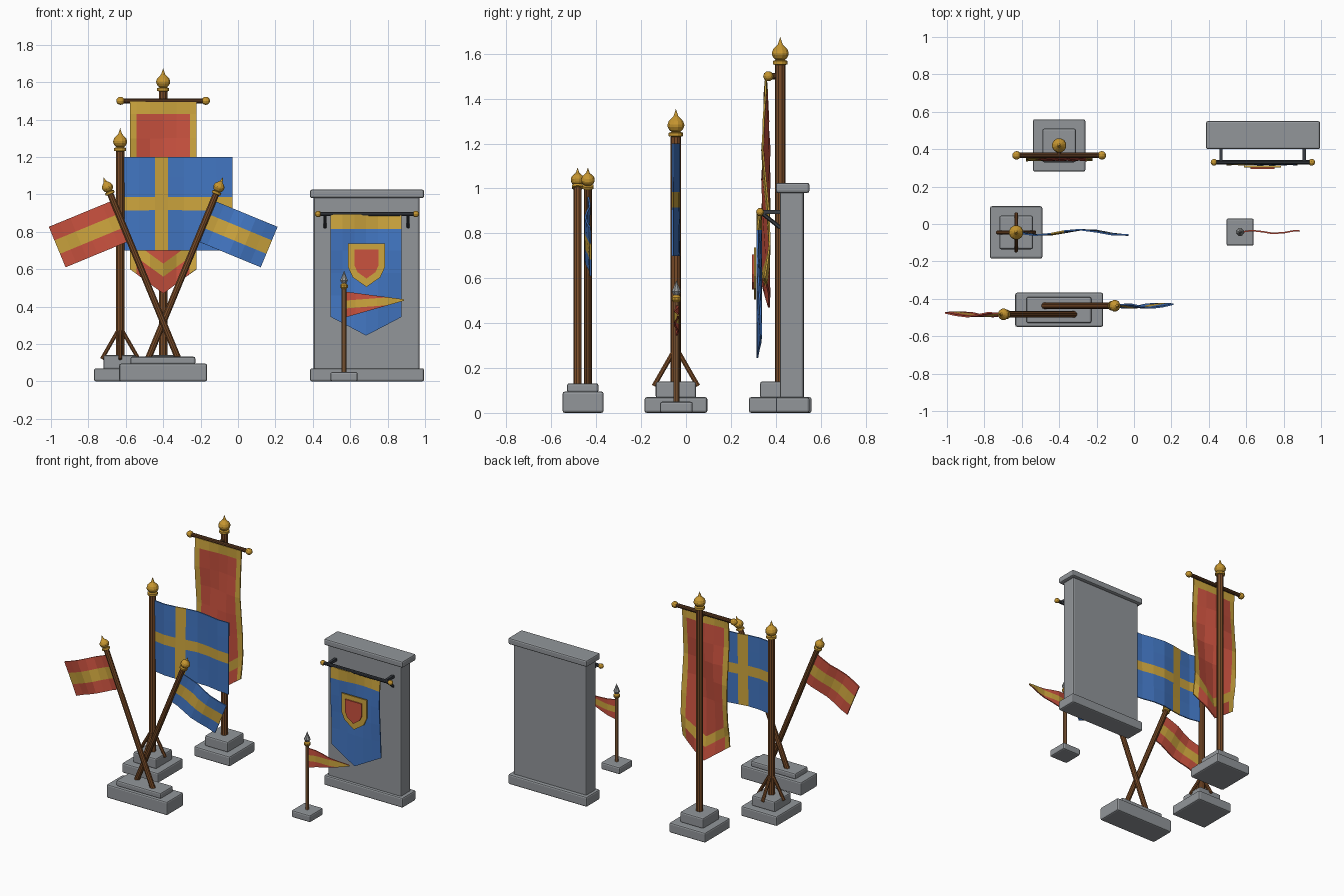
import bpy, bmesh, math
from mathutils import Vector

if "Cube" in bpy.data.objects:
    bpy.data.objects.remove(bpy.data.objects["Cube"])


def material(name, rgb):
    m = bpy.data.materials.new(name)
    lin = [(c / 255 / 12.92 if c < 11 else ((c / 255 + 0.055) / 1.055) ** 2.4) for c in rgb]
    m.diffuse_color = (*lin, 1)
    m.use_nodes = True
    m.node_tree.nodes["Principled BSDF"].inputs["Base Color"].default_value = m.diffuse_color
    return m


STONE = material("grey stone", (146, 150, 154))
WOOD = material("brown wood", (122, 76, 40))
DARKWOOD = material("dark wood", (94, 60, 34))
PALEWOOD = material("pale wood", (150, 104, 64))
BRASS = material("brass", (198, 150, 48))
IRON = material("dark iron", (56, 60, 66))
STEEL = material("steel", (150, 152, 152))
RED = material("red cloth", (202, 82, 63))
BLUE = material("blue cloth", (66, 118, 194))
GOLD = material("gold cloth", (206, 166, 62))


def add(name, bm, mats):
    bmesh.ops.recalc_face_normals(bm, faces=bm.faces[:])
    me = bpy.data.meshes.new(name)
    bm.to_mesh(me)
    bm.free()
    for m in mats:
        me.materials.append(m)
    ob = bpy.data.objects.new(name, me)
    bpy.context.collection.objects.link(ob)
    return ob


def block(name, x, y, z, mat=STONE, bevel=0.01):
    """Bevelled box from (min, max) ranges."""
    bm = bmesh.new()
    bmesh.ops.create_cube(bm, size=1)
    for v in bm.verts:
        v.co = [(r[0] + r[1]) / 2 + c * (r[1] - r[0]) for r, c in zip((x, y, z), v.co)]
    if bevel:
        bmesh.ops.bevel(bm, geom=bm.edges[:], offset=bevel, segments=2, profile=0.5, affect='EDGES')
    return add(name, bm, [mat])


def lathe(name, profile, start, axis, mat, n=10):
    """Revolve (radius, distance) points about an axis; zero radius closes to a tip."""
    bm = bmesh.new()
    q = Vector((0, 0, 1)).rotation_difference(Vector(axis).normalized())
    rings = []
    for r, h in profile:
        k = n if r > 0 else 1
        rings.append([bm.verts.new(Vector(start) + q @ Vector((
            r * math.cos(math.tau * (i + .5) / n), r * math.sin(math.tau * (i + .5) / n), h)))
            for i in range(k)])
    for a, b in zip(rings, rings[1:]):
        for i in range(n):
            j = (i + 1) % n
            quad = [a[i % len(a)], a[j % len(a)], b[j % len(b)], b[i % len(b)]]
            bm.faces.new(list(dict.fromkeys(quad)))
    for ring in (rings[0], rings[-1]):
        if len(ring) > 1:
            bm.faces.new(ring)
    return add(name, bm, [mat])


def rod(name, a, b, r, mat, n=10):
    d = Vector(b) - Vector(a)
    return lathe(name, [(r, 0), (r, d.length)], a, d, mat, n)


def ball(name, c, r, mat=BRASS):
    pts = [(0, -r)] + [(r * math.sin(math.pi * i / 6), -r * math.cos(math.pi * i / 6))
                       for i in range(1, 6)] + [(0, r)]
    return lathe(name, pts, c, (1, 0, 0), mat)


def finial(name, at, axis, s=1.0):
    """Collar, round knob and spike."""
    p = [(.022, 0), (.033, .003), (.033, .018), (.02, .022), (.03, .03), (.038, .044), (.039, .054),
         (.033, .070), (.02, .083), (.011, .092), (0, .125)]
    lathe(name, [(r * s, h * s) for r, h in p], at, axis, BRASS, 12)


def cloth(name, us, vs, place, colour, mats):
    """Grid of panels; place(u, v) gives the point, colour(u, v) the index in mats."""
    bm = bmesh.new()
    g = [[bm.verts.new(place(u, v)) for u in us] for v in vs]
    for j in range(len(vs) - 1):
        for i in range(len(us) - 1):
            f = bm.faces.new((g[j][i], g[j][i + 1], g[j + 1][i + 1], g[j + 1][i]))
            f.material_index = colour((us[i] + us[i + 1]) / 2, (vs[j] + vs[j + 1]) / 2)
    ob = add(name, bm, mats)
    mod = ob.modifiers.new("thickness", 'SOLIDIFY')
    mod.thickness, mod.offset = 0.008, 0
    return ob


def stepped_base(name, x, y):
    block(name + "_lower", (x - .14, x + .14), (y - .14, y + .14), (0, .07))
    block(name + "_upper", (x - .09, x + .09), (y - .09, y + .09), (.065, .14))


# Tall hanging banner on a crossbar
X, Y = -.40, .42
stepped_base("banner_base", X, Y)
rod("banner_pole", (X, Y, .1), (X, Y, 1.55), .023, WOOD)
finial("banner_finial", (X, Y, 1.55), (0, 0, 1))
rod("banner_crossbar", (X - .225, .367, 1.5), (X + .225, .367, 1.5), .014, DARKWOOD)
rod("banner_crossbar_tie", (X, .367, 1.5), (X, Y, 1.5), .014, DARKWOOD)
for s in (-1, 1):
    ball("banner_crossbar_knob", (X + s * .228, .367, 1.5), .023)

ROWS = [1.495, 1.43, 1.30, 1.17, 1.04, .90, .76, .69, .60]


def banner_point(u, v):
    drop = .13 * (1 - abs(u)) if v >= 6 else 0
    wave = .017 * math.sin(2.6 * u + .9 * v) * min(1, v / 3)
    return (X + u * .178, .356 + wave, ROWS[v] - drop)


def banner_colour(u, v):
    return 1 if abs(u) > .8 or v < 1 or 6 < v < 7 else 0


cloth("hanging_banner", [-1, -.8, -.4, 0, .4, .8, 1], range(9), banner_point, banner_colour, [RED, GOLD])

# Standing flag with a cross
X, Y = -.63, -.045
stepped_base("flag_base", X, Y)
rod("flag_pole", (X, Y, .1), (X, Y, 1.23), .023, WOOD)
finial("flag_finial", (X, Y, 1.23), (0, 0, 1))
for dx, dy in ((1, 0), (-1, 0), (0, 1), (0, -1)):
    rod("flag_brace", (X + dx * .098, Y + dy * .098, .12), (X + dx * .012, Y + dy * .012, .27), .011, WOOD, 8)
cloth("cross_flag", [-.615, -.53, -.445, -.375, -.29, -.20, -.115, -.03],
      [1.20, 1.09, .985, .915, .81, .70],
      lambda u, v: (u, -.045 - .015 * math.sin(math.tau * 1.3 * (u + .615) / .585 + (v - .95) * 1.2), v),
      lambda u, v: 1 if -.445 < u < -.375 or .915 < v < .985 else 0, [BLUE, GOLD])

# Pair of crossed flags
X = -.40
block("crossed_base_lower", (-.635, -.165), (-.55, -.367), (0, .095))
block("crossed_base_upper", (-.575, -.228), (-.53, -.39), (.09, .132))
for s, Y, main, side in ((-1, -.483, RED, "left"), (1, -.437, BLUE, "right")):
    foot, top = Vector((X - s * .085, Y, .11)), Vector((X + s * .282, Y, 1.0))
    d = (top - foot).normalized()
    out = Vector((s * d.z, 0, -s * d.x))
    rod(side + "_crossed_pole", foot, top, .018, WOOD)
    finial(side + "_crossed_finial", top, d, .8)
    cloth(side + "_striped_flag", [i * .37 / 6 for i in range(7)], [0, .078, .156, .234],
          lambda u, v: top - d * (.035 + v) + out * u
          + Vector((0, .012 * math.sin(u * 19 + v * 5) * min(1, u * 8), 0)),
          lambda u, v: 1 if .078 < v < .156 else 0, [main, GOLD])

# Stone wall panel
block("wall_plinth", (.385, .995), (.40, .55), (0, .07))
block("wall_slab", (.405, .97), (.418, .525), (.05, 1.0))
block("wall_cap", (.385, .995), (.40, .55), (.98, 1.025))

# Wall banner rail and brackets
rod("wall_rail", (.43, .33, .895), (.95, .33, .895), .012, IRON)
for x in (.428, .95):
    ball("wall_rail_knob", (x, .33, .895), .018)
for x in (.465, .91):
    block("wall_bracket", (x - .009, x + .009), (.33, .425), (.886, .904), IRON, 0)
    rod("wall_bracket_strut", (x, .338, .89), (x, .42, .825), .009, IRON, 6)

# Wall banner with a pointed lower edge
WROWS = [.893, .815, .70, .58, .46, .345]


def wall_point(u, v):
    drop = .1 * (1 - abs(u)) if v == 5 else 0
    return (.685 + u * .19, .326 + .009 * math.sin(3 * u + v), WROWS[v] - drop)


cloth("wall_banner", [-1, -.66, -.33, 0, .33, .66, 1], range(6), wall_point,
      lambda u, v: 1 if v < 1 else 0, [BLUE, GOLD])


# Shield emblem as stacked plates
def shield(name, w, z_top, z_bottom, y0, y1, mat):
    h = z_top - z_bottom
    half = [(1, 1), (1, .45), (.75, .22), (0, 0)]
    outline = half + [(-a, b) for a, b in reversed(half[:-1])]
    bm = bmesh.new()
    f = bm.faces.new([bm.verts.new((.687 + a * w, y0, z_bottom + b * h)) for a, b in outline])
    ext = bmesh.ops.extrude_face_region(bm, geom=[f])["geom"]
    bmesh.ops.translate(bm, vec=(0, y1 - y0, 0), verts=[e for e in ext if isinstance(e, bmesh.types.BMVert)])
    add(name, bm, [mat])


shield("shield_border", .098, .737, .505, .302, .312, GOLD)
shield("shield_centre", .064, .705, .55, .294, .303, RED)

# Small pennant on a spear
X, Y = .567, -.043
block("pennant_base", (X - .073, X + .073), (Y - .073, Y + .073), (0, .05))
rod("pennant_pole", (X, Y, .04), (X, Y, .5), .013, PALEWOOD)
lathe("pennant_collar", [(.014, 0), (.021, .008), (.021, .02), (.012, .03)], (X, Y, .495), (0, 0, 1), BRASS)
lathe("pennant_spear_tip", [(.01, 0), (.022, .02), (0, .072)], (X, Y, .52), (0, 0, 1), STEEL, 8)


def pennant_point(u, v):
    edge = .065 * (1 - u) + .004
    reach = edge if abs(v) == 2 else min(edge * .999, .021)
    z = .411 + .024 * u + math.copysign(reach, v)
    return (.573 + .313 * u, Y + .008 * math.sin(u * 8), z)


cloth("pennant", [0, .18, .36, .54, .74, .88, 1], [2, 1, -1, -2], pennant_point,
      lambda u, v: 1 if abs(v) < 1 else 0, [RED, GOLD])
